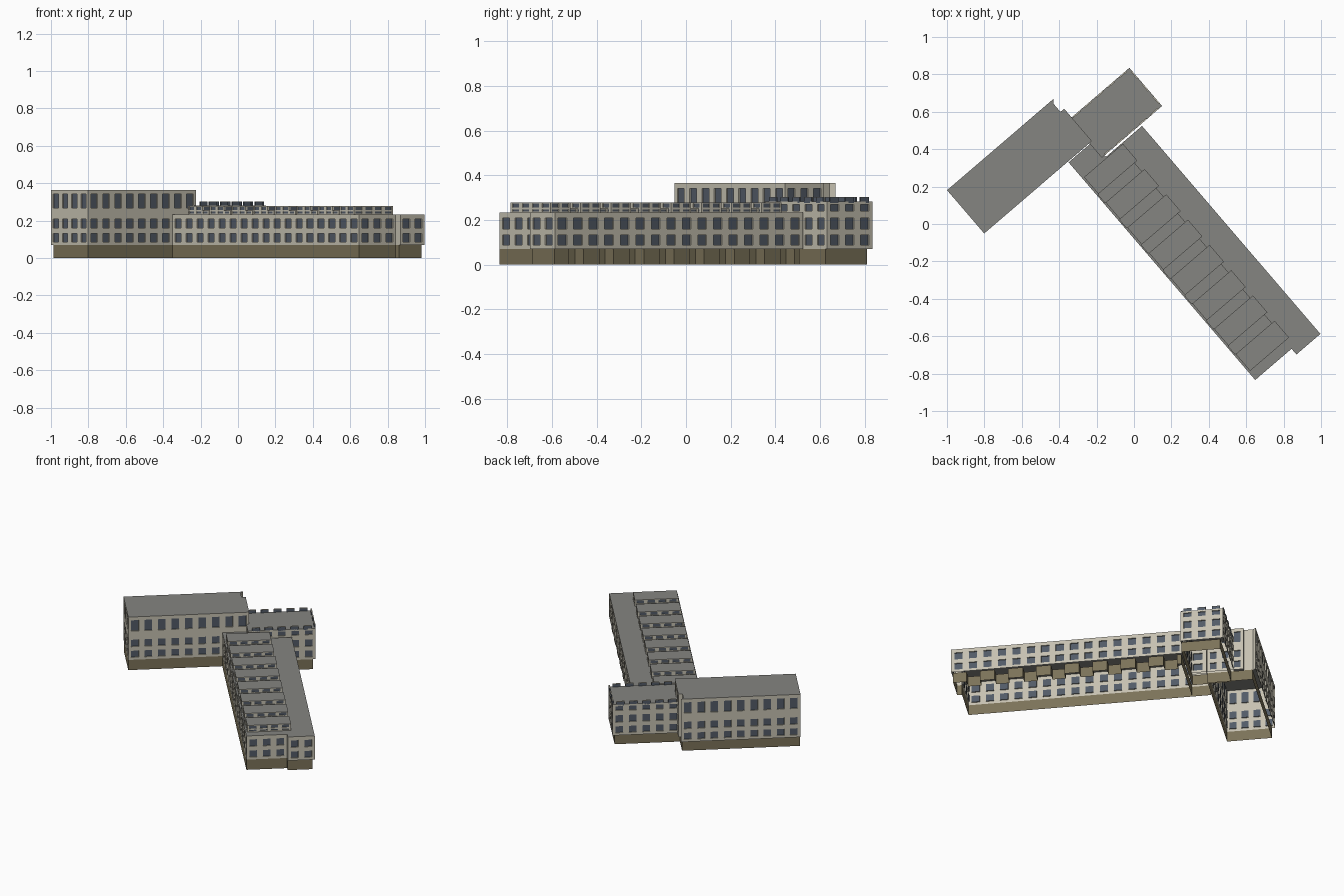
import bpy, bmesh, math
from mathutils import Vector

if "Cube" in bpy.data.objects:
    bpy.data.objects.remove(bpy.data.objects["Cube"])

ANGLE = math.radians(40.62)   # whole building is turned in plan


def mat(name, rgb):
    m = bpy.data.materials.new(name)
    m.diffuse_color = (*rgb, 1)
    m.use_nodes = True
    m.node_tree.nodes["Principled BSDF"].inputs["Base Color"].default_value = m.diffuse_color
    return m


WALL = mat("beige wall", (0.56, 0.53, 0.44))
GLASS = mat("dark blue glass", (0.085, 0.105, 0.135))
ROOF = mat("grey roof", (0.235, 0.235, 0.22))
BASE = mat("olive base", (0.20, 0.17, 0.10))


def finish(bm, name, mats):
    bmesh.ops.remove_doubles(bm, verts=bm.verts, dist=1e-5)
    me = bpy.data.meshes.new(name)
    bm.to_mesh(me)
    bm.free()
    for m in mats:
        me.materials.append(m)
    ob = bpy.data.objects.new(name, me)
    ob.rotation_euler.z = ANGLE
    bpy.context.collection.objects.link(ob)
    return ob


def quad(bm, pts, idx):
    f = bm.faces.new([bm.verts.new(p) for p in pts])
    f.material_index = idx


def wall(bm, a, b, z0, z1, rows, pitch, share, depth):
    """Wall from a to b with recessed window cells."""
    a, b = Vector((*a, 0)), Vector((*b, 0))
    length = (b - a).length
    d = (b - a) / length
    inward = Vector((-d.y, d.x, 0)) * depth
    n = int(length / pitch + 0.3) if length > 0.06 else 0
    xs = [0.0]
    for i in range(n):
        c = (i + 0.5) * length / n
        w = share * length / n / 2
        xs += [c - w, c + w]
    xs.append(length)
    zs = [z0] + [z for r in rows for z in r] + [z1]
    P = lambda x, z, o=Vector(): a + d * x + Vector((0, 0, z)) + o
    for i in range(len(xs) - 1):
        for j in range(len(zs) - 1):
            c = [(xs[i], zs[j]), (xs[i + 1], zs[j]), (xs[i + 1], zs[j + 1]), (xs[i], zs[j + 1])]
            if i % 2 and j % 2:
                quad(bm, [P(*p, inward) for p in c], 1)
                for k in range(4):
                    p, q = c[k], c[(k + 1) % 4]
                    quad(bm, [P(*p), P(*q), P(*q, inward), P(*p, inward)], 0)
            else:
                quad(bm, [P(*p) for p in c], 0)


def block(name, poly, z0, z1, rows, pitch=0.089, share=0.56, depth=0.007):
    """Open-bottomed storey block on a counter-clockwise footprint."""
    bm = bmesh.new()
    for i, a in enumerate(poly):
        wall(bm, a, poly[(i + 1) % len(poly)], z0, z1, rows, pitch, share, depth)
    quad(bm, [(x, y, z1) for x, y in poly], 2)
    return finish(bm, name, [WALL, GLASS, ROOF])


def skirt(name, poly, h=0.07):
    """Plain base wall, open below."""
    bm = bmesh.new()
    for i, a in enumerate(poly):
        b = poly[(i + 1) % len(poly)]
        quad(bm, [(*a, 0), (*b, 0), (*b, h), (*a, h)], 0)
    finish(bm, name, [BASE])


def rect(x0, y0, x1, y1):
    return [(x0, y0), (x1, y0), (x1, y1), (x0, y1)]


LOW = [(0.087, 0.132), (0.160, 0.208)]

# Tall left wing with a small corner notch
block("left_wing", [(-0.641, 0.483), (0.118, 0.483), (0.118, 0.711), (0.092, 0.711),
                    (0.092, 0.768), (0.108, 0.788), (-0.641, 0.788)],
      0.07, 0.365, LOW + [(0.268, 0.342)], 0.08)
skirt("left_wing_base", rect(-0.641, 0.483, 0.100, 0.767))

# Rear wing
block("rear_wing", rect(0.10, 0.381, 0.525, 0.650), 0.07, 0.282, LOW + [(0.240, 0.270)])
skirt("rear_wing_base", rect(0.09, 0.385, 0.510, 0.630))

# Raised window heads along the rear wing roof edges
bm = bmesh.new()


def head(x0, y0, x1, y1):
    for k, a in enumerate(rect(x0, y0, x1, y1)):
        b = rect(x0, y0, x1, y1)[(k + 1) % 4]
        quad(bm, [(*a, 0.275), (*b, 0.275), (*b, 0.300), (*a, 0.300)], 1)
    quad(bm, [(x, y, 0.303) for x, y in rect(x0, y0, x1, y1)], 0)
    for k, a in enumerate(rect(x0, y0, x1, y1)):
        b = rect(x0, y0, x1, y1)[(k + 1) % 4]
        quad(bm, [(*a, 0.300), (*b, 0.300), (*b, 0.303), (*a, 0.303)], 0)


for i in range(5):
    x = 0.125 + i * 0.081
    head(x, 0.642, x + 0.05, 0.650)
    head(x, 0.381, x + 0.05, 0.389)
for i in range(3):
    y = 0.40 + i * 0.09
    head(0.517, y, 0.525, y + 0.05)
finish(bm, "rear_wing_window_heads", [WALL, GLASS])

# Long main wing
block("long_wing", [(-0.051, -1.055), (0.205, -1.055), (0.205, -1.095), (0.374, -1.095),
                    (0.374, 0.381), (0.10, 0.478), (-0.051, 0.478)][:4] +
      [(0.374, 0.370), (0.12, 0.370), (0.12, 0.478), (-0.051, 0.478)],
      0.07, 0.233, LOW)

# Its base, notched along the garden side
PITCH = 0.178
pts = [(-0.051, -1.055), (0.205, -1.055), (0.205, -1.085), (0.362, -1.085)]
for i in range(8):
    y = -1.0 + i * PITCH
    pts += [(0.362, y), (0.302, y), (0.302, y + 0.085), (0.362, y + 0.085)]
pts += [(0.362, 0.36), (-0.051, 0.36), (-0.051, 0.478)][:2] + [(-0.051, 0.478)]
skirt("long_wing_base", pts)

# Eight rooftop units with low links between them
for i in range(8):
    y1 = 0.364 - i * PITCH
    block(f"roof_unit_{i + 1}", rect(-0.040, y1 - 0.118, 0.234, y1), 0.233, 0.279,
          [(0.238, 0.248), (0.256, 0.274)], 0.060, 0.66, 0.004)
    if i < 7:
        block(f"roof_link_{i + 1}", rect(-0.045, y1 - PITCH, 0.215, y1 - 0.118),
              0.233, 0.253, [(0.238, 0.248)], 0.058, 0.6, 0.003)
